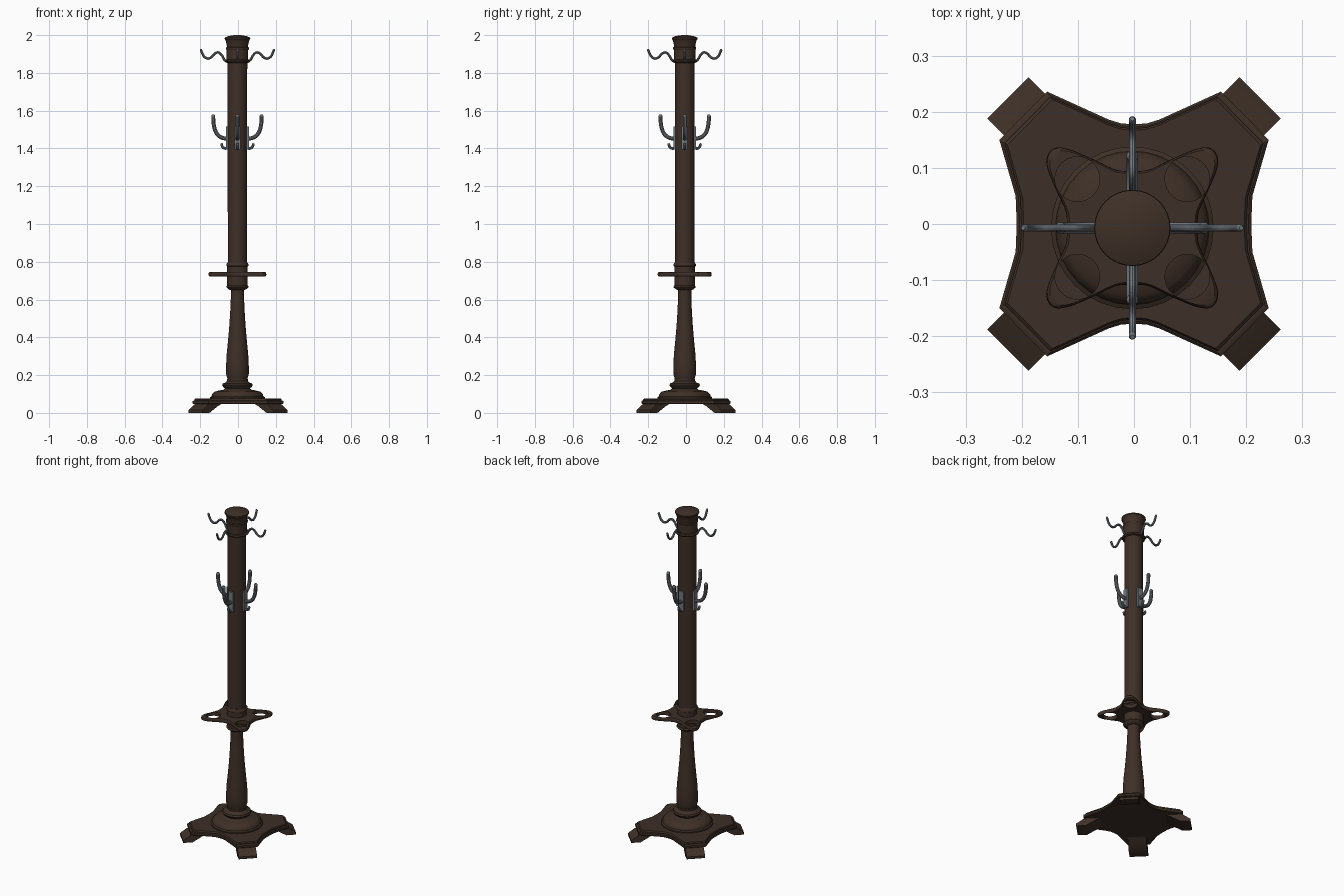
import bpy, bmesh, math
from mathutils import Matrix, Vector

if "Cube" in bpy.data.objects:
    bpy.data.objects.remove(bpy.data.objects["Cube"])

CX, CY = -0.003, -0.007   # post axis


def material(name, rgb):
    m = bpy.data.materials.new(name)
    m.diffuse_color = (*rgb, 1)
    m.use_nodes = True
    m.node_tree.nodes["Principled BSDF"].inputs["Base Color"].default_value = m.diffuse_color
    return m


WOOD = material("dark wood", (0.048, 0.029, 0.020))
METAL = material("grey metal", (0.17, 0.19, 0.21))


def finish(name, bm, mat, smooth=True):
    bmesh.ops.recalc_face_normals(bm, faces=bm.faces)
    me = bpy.data.meshes.new(name)
    bm.to_mesh(me)
    bm.free()
    me.materials.append(mat)
    ob = bpy.data.objects.new(name, me)
    bpy.context.collection.objects.link(ob)
    if smooth:
        bpy.ops.object.select_all(action='DESELECT')
        ob.select_set(True)
        bpy.context.view_layer.objects.active = ob
        bpy.ops.object.shade_smooth_by_angle(angle=math.radians(35))
    return ob


def lathe(name, profile, n=32):
    """Solid of revolution from (radius, z) points, capped at both ends."""
    bm = bmesh.new()
    rings = [[bm.verts.new((CX + r * math.cos(2 * math.pi * i / n),
                            CY + r * math.sin(2 * math.pi * i / n), z)) for i in range(n)]
             for r, z in profile]
    for a, b in zip(rings, rings[1:]):
        for i in range(n):
            j = (i + 1) % n
            bm.faces.new((a[i], a[j], b[j], b[i]))
    bm.faces.new(rings[0])
    bm.faces.new(rings[-1])
    return finish(name, bm, WOOD)


def four_way(q):
    """Mirror a quadrant outline (x axis -> y axis) into a closed loop."""
    a = q + [(-x, y) for x, y in reversed(q[:-1])]
    return a + [(x, -y) for x, y in reversed(a[1:-1])]


def catmull(pts, steps, closed=False):
    pts = [Vector(p) for p in pts]
    n, out = len(pts), []
    get = (lambda i: pts[i % n]) if closed else (lambda i: pts[max(0, min(n - 1, i))])
    for i in range(n if closed else n - 1):
        p0, p1, p2, p3 = (get(i + k) for k in (-1, 0, 1, 2))
        for s in range(steps):
            t = s / steps
            out.append(0.5 * (2 * p1 + (p2 - p0) * t + (2 * p0 - 5 * p1 + 4 * p2 - p3) * t * t
                              + (3 * p1 - p0 - 3 * p2 + p3) * t ** 3))
    return out if closed else out + [pts[-1]]


def slab(name, outline, layers, cx=0, cy=0):
    """Stack of (scale, z) outlines, joined and capped."""
    bm = bmesh.new()
    rings = [[bm.verts.new((cx + p[0] * s, cy + p[1] * s, z)) for p in outline] for s, z in layers]
    n = len(outline)
    for a, b in zip(rings, rings[1:]):
        for i in range(n):
            j = (i + 1) % n
            bm.faces.new((a[i], a[j], b[j], b[i]))
    bm.faces.new(rings[0])
    bm.faces.new(rings[-1])
    return finish(name, bm, WOOD)


def tube(bm, path, rad, n=10):
    """Round bar along an (r, z) path in the x-z plane, with a rounded tip."""
    pts = catmull(path, 6)
    rings = []
    for i, p in enumerate(pts):
        d = (pts[min(i + 1, len(pts) - 1)] - pts[max(i - 1, 0)]).normalized()
        nrm = Vector((-d[1], d[0]))
        rings.append((p, nrm, rad))
    rings.append((pts[-1] + d * rad * 0.7, nrm, rad * 0.6))
    vs = []
    for p, nrm, r in rings:
        ring = []
        for k in range(n):
            a = 2 * math.pi * k / n
            q = p + nrm * r * math.cos(a)
            ring.append(bm.verts.new((q[0], r * math.sin(a), q[1])))
        vs.append(ring)
    for a, b in zip(vs, vs[1:]):
        for k in range(n):
            bm.faces.new((a[k], a[(k + 1) % n], b[(k + 1) % n], b[k]))
    bm.faces.new(vs[0])
    bm.faces.new(vs[-1])


def box(bm, x0, x1, y, z0, z1):
    m = Matrix.Translation(((x0 + x1) / 2, 0, (z0 + z1) / 2)) @ Matrix.Diagonal((x1 - x0, 2 * y, z1 - z0, 1))
    bmesh.ops.create_cube(bm, size=1, matrix=m)


# Base plate: star-like outline with chamfered corners, two steps
base = four_way([(0.209, 0), (0.211, 0.05), (0.24, 0.15), (0.155, 0.236), (0.045, 0.186),
                 (0.022, 0.179), (0, 0.178)])
slab("base_plate", base, [(0.98, 0.046), (1.0, 0.05), (1.0, 0.062), (0.975, 0.066), (0.96, 0.066),
                          (0.96, 0.071), (0.94, 0.076)])

# Four sloping feet on the diagonals
foot = [(0.265, 0), (0.318, 0), (0.318, 0.014), (0.275, 0.044), (0.262, 0.05), (0.17, 0.05), (0.205, 0.035)]
for k in range(4):
    bm = bmesh.new()
    sides = [[bm.verts.new((r, y, z)) for r, z in foot] for y in (-0.052, 0.052)]
    for i in range(len(foot)):
        j = (i + 1) % len(foot)
        bm.faces.new((sides[0][i], sides[0][j], sides[1][j], sides[1][i]))
    bm.faces.new(sides[0])
    bm.faces.new(sides[1])
    bm.transform(Matrix.Rotation(math.radians(45 + 90 * k), 4, 'Z'))
    finish(f"foot_{k + 1}", bm, WOOD)

# Stepped round plinth under the post
lathe("plinth", [(0.145, 0.07), (0.145, 0.083), (0.137, 0.088), (0.135, 0.098), (0.122, 0.112),
                 (0.095, 0.119), (0.075, 0.122), (0.066, 0.13), (0.076, 0.138), (0.081, 0.147),
                 (0.077, 0.156), (0.062, 0.161), (0.055, 0.17), (0.055, 0.18)])
# Turned lower post
lathe("lower_post", [(0.05, 0.165), (0.054, 0.185), (0.06, 0.205), (0.06, 0.25), (0.057, 0.31),
                     (0.05, 0.38), (0.043, 0.46), (0.038, 0.54), (0.035, 0.61), (0.035, 0.65),
                     (0.04, 0.655), (0.04, 0.67)])
# Collar that carries the shelf
lathe("shelf_collar", [(0.035, 0.65), (0.044, 0.653), (0.056, 0.662), (0.059, 0.667), (0.056, 0.673),
                       (0.054, 0.675), (0.054, 0.775), (0.059, 0.778), (0.059, 0.787), (0.052, 0.797)])
# Upper post with top ring
lathe("upper_post", [(0.051, 0.78), (0.052, 1.852), (0.062, 1.855), (0.066, 1.862), (0.062, 1.869),
                     (0.057, 1.871), (0.057, 1.926)])
# Flared cap
lathe("cap", [(0.057, 1.92), (0.061, 1.927), (0.061, 1.934), (0.056, 1.938), (0.057, 1.95),
              (0.063, 1.972), (0.068, 1.98), (0.067, 1.987), (0.05, 1.994), (0.025, 1.999), (0.008, 2.0)])

# Umbrella shelf with four round holes
quad = [(0.117, 0), (0.119, 0.03), (0.137, 0.07), (0.151, 0.105), (0.152, 0.127), (0.14, 0.142),
        (0.115, 0.141), (0.075, 0.125), (0.03, 0.104), (0, 0.102)]
shelf = slab("umbrella_shelf", catmull(four_way(quad), 4, True),
             [(0.96, 0.722), (0.99, 0.726), (1.0, 0.733), (0.99, 0.741), (0.96, 0.745)], CX, CY)
for k, (sx, sy) in enumerate([(1, 1), (-1, 1), (-1, -1), (1, -1)]):
    bm = bmesh.new()
    bmesh.ops.create_cone(bm, cap_ends=True, segments=28, radius1=0.04, radius2=0.04, depth=0.1,
                          matrix=Matrix.Translation((CX + sx * 0.098, CY + sy * 0.087, 0.735)))
    cutter = finish(f"hole_cutter_{k + 1}", bm, WOOD, False)
    mod = shelf.modifiers.new("hole", 'BOOLEAN')
    mod.operation, mod.solver, mod.object = 'DIFFERENCE', 'EXACT', cutter
    bpy.context.view_layer.objects.active = shelf
    bpy.ops.object.modifier_apply(modifier=mod.name)
    bpy.data.objects.remove(cutter)

# Hooks on four sides: wavy hat hooks on top, double coat hooks lower down
for k in range(4):
    place = Matrix.Translation((CX, CY, 0)) @ Matrix.Rotation(math.radians(90 * k), 4, 'Z')
    bm = bmesh.new()
    tube(bm, [(0.053, 1.862), (0.068, 1.868), (0.082, 1.892), (0.1, 1.908), (0.12, 1.902), (0.138, 1.883),
              (0.158, 1.876), (0.177, 1.887), (0.188, 1.908), (0.193, 1.922)], 0.0065)
    bm.transform(place)
    finish(f"hat_hook_{k + 1}", bm, METAL)

    bm = bmesh.new()
    box(bm, 0.04, 0.06, 0.016, 1.395, 1.515)
    tube(bm, [(0.05, 1.452), (0.08, 1.456), (0.105, 1.473), (0.12, 1.502), (0.127, 1.54), (0.128, 1.572)], 0.0105)
    tube(bm, [(0.05, 1.402), (0.066, 1.4), (0.079, 1.408), (0.084, 1.423)], 0.007)
    bm.transform(place)
    finish(f"coat_hook_{k + 1}", bm, METAL)
